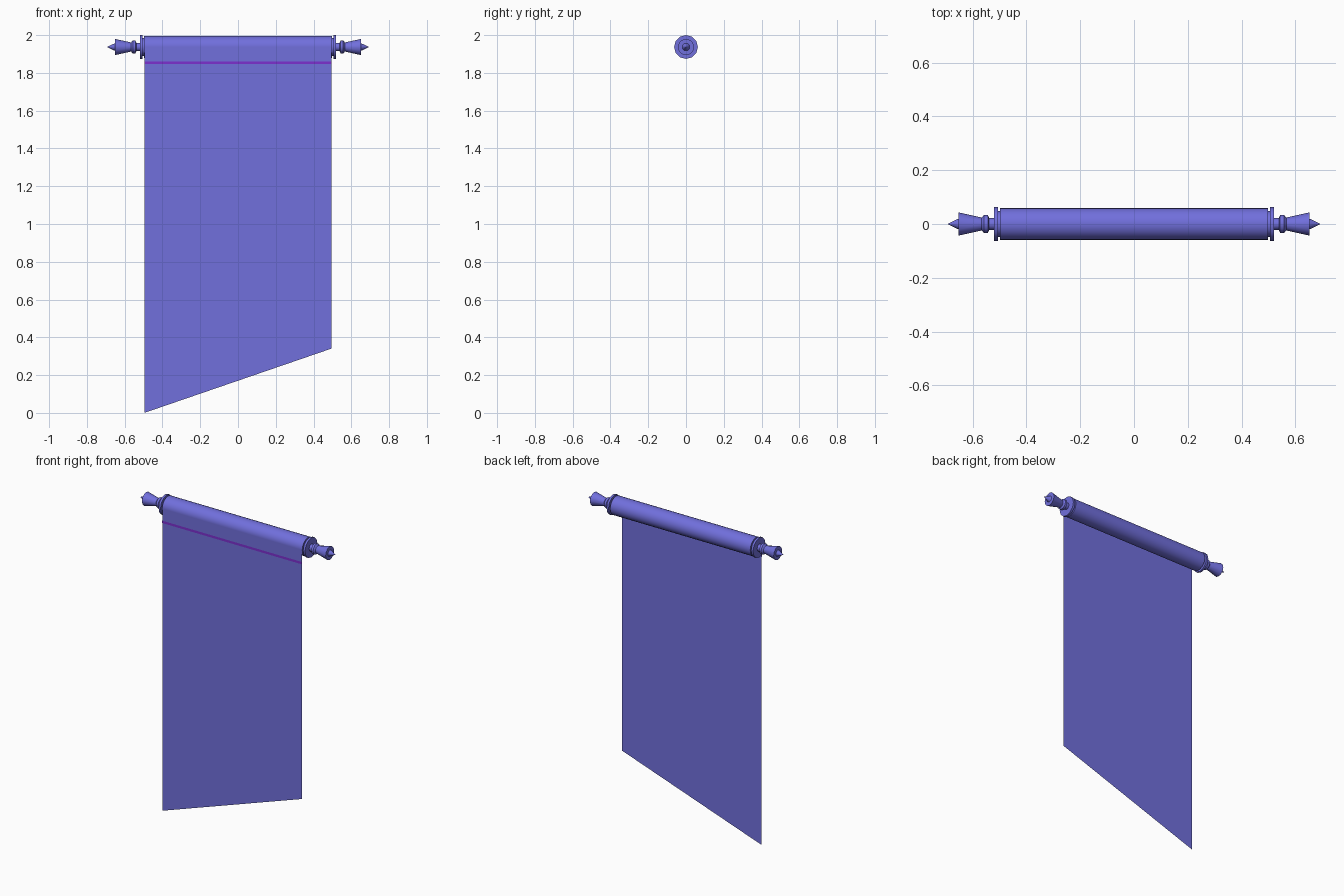
import bpy, bmesh, math

if "Cube" in bpy.data.objects:
    bpy.data.objects.remove(bpy.data.objects["Cube"])

ROD_Z = 1.937
ROD_R = 0.059


def material(name, color):
    m = bpy.data.materials.new(name)
    m.diffuse_color = (*color, 1)
    m.use_nodes = True
    m.node_tree.nodes["Principled BSDF"].inputs["Base Color"].default_value = m.diffuse_color
    return m


BLUE = material("banner blue", (0.165, 0.16, 0.72))
PURPLE = material("seam purple", (0.20, 0.03, 0.62))


def add_object(name, bm, mat):
    mesh = bpy.data.meshes.new(name)
    bm.to_mesh(mesh)
    bm.free()
    mesh.materials.append(mat)
    ob = bpy.data.objects.new(name, mesh)
    bpy.context.collection.objects.link(ob)
    return ob


def lathe_x(name, profile, sides, mat, sign=1):
    """Spin (x, radius) points around the rod axis, with capped ends."""
    bm = bmesh.new()
    rings = []
    for x, r in profile:
        rings.append([bm.verts.new((sign * x,
                                    r * math.cos(2 * math.pi * i / sides),
                                    ROD_Z + r * math.sin(2 * math.pi * i / sides)))
                      for i in range(sides)])
    for a, b in zip(rings, rings[1:]):
        for i in range(sides):
            j = (i + 1) % sides
            bm.faces.new((a[i], a[j], b[j], b[i]))
    bm.faces.new(rings[0])
    bm.faces.new(rings[-1])
    bmesh.ops.remove_doubles(bm, verts=bm.verts, dist=1e-5)
    bmesh.ops.recalc_face_normals(bm, faces=bm.faces)
    ob = add_object(name, bm, mat)
    bpy.ops.object.select_all(action='DESELECT')
    ob.select_set(True)
    bpy.context.view_layer.objects.active = ob
    bpy.ops.object.shade_smooth_by_angle(angle=math.radians(38))
    return ob


def sheet(name, corners, y, mat):
    """Flat upright sheet from (x, z) corners, facing the front."""
    bm = bmesh.new()
    bm.faces.new([bm.verts.new((x, y, z)) for x, z in corners])
    return add_object(name, bm, mat)


# Rod
lathe_x("rod", [(-0.497, ROD_R), (0.497, ROD_R)], 24, BLUE)

# Turned finials: collar, flange, neck, ring, flared knob and point
finial = [(0.49, 0.048), (0.506, 0.048), (0.506, 0.063), (0.52, 0.063),
          (0.52, 0.022), (0.538, 0.022), (0.543, 0.034), (0.557, 0.034),
          (0.566, 0.024), (0.652, 0.043), (0.652, 0.020), (0.692, 0.001)]
for side, s in (("left", -1), ("right", 1)):
    lathe_x("finial_" + side, finial, 12, BLUE, s)

# Cloth hanging from the front of the rod, with a slanted hem
L, R = -0.496, 0.494
sheet("cloth", [(L, 0.0), (R, 0.34), (R, ROD_Z), (L, ROD_Z)], -ROD_R, BLUE)

# Thin seam stripe just below the rod
sheet("seam_stripe", [(L, 1.846), (R, 1.846), (R, 1.861), (L, 1.861)],
      -ROD_R - 0.001, PURPLE)
